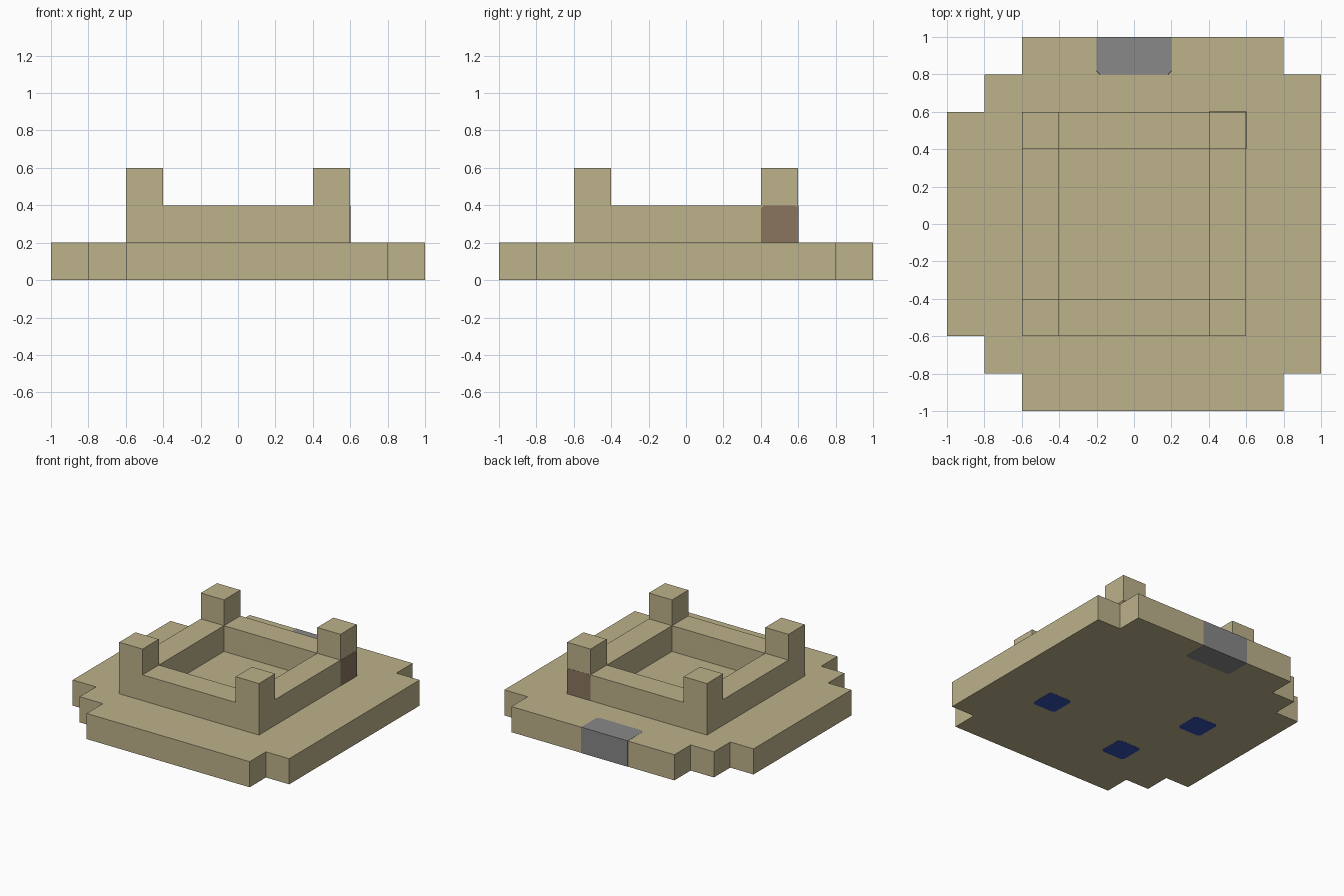
import bpy
import bmesh
from mathutils import Vector

cube = bpy.data.objects.get("Cube")
if cube:
    bpy.data.objects.remove(cube, do_unlink=True)

U = 0.2      # block size
SKIN = 0.001  # how far coloured patches stand proud


def material(name, srgb):
    lin = [((c / 255 + 0.055) / 1.055) ** 2.4 for c in srgb] + [1]
    m = bpy.data.materials.new(name)
    m.use_nodes = True
    m.diffuse_color = lin
    m.node_tree.nodes["Principled BSDF"].inputs["Base Color"].default_value = lin
    return m


sand = material("sand", (189, 178, 139))
stone = material("stone grey", (136, 136, 136))
wood = material("wood brown", (138, 117, 94))
blue = material("deep blue", (54, 81, 179))


def finish(name, bm, mat):
    bmesh.ops.recalc_face_normals(bm, faces=bm.faces)
    mesh = bpy.data.meshes.new(name)
    bm.to_mesh(mesh)
    bm.free()
    mesh.materials.append(mat)
    obj = bpy.data.objects.new(name, mesh)
    bpy.context.collection.objects.link(obj)


def block_solid(name, cells, mat):
    """Join unit blocks into one shell, keeping only the outer faces."""
    bm = bmesh.new()
    for cell in sorted(cells):
        for axis in range(3):
            for side in (0, 1):
                step = Vector((0, 0, 0))
                step[axis] = 2 * side - 1
                if tuple(int(a + b) for a, b in zip(cell, step)) in cells:
                    continue
                corners = []
                for a, b in ((0, 0), (1, 0), (1, 1), (0, 1)):
                    p = Vector(cell)
                    p[axis] += side
                    p[(axis + 1) % 3] += a
                    p[(axis + 2) % 3] += b
                    corners.append(bm.verts.new(p * U - Vector((1, 1, 0))))
                bm.faces.new(corners if side else corners[::-1])
    bmesh.ops.remove_doubles(bm, verts=bm.verts, dist=U / 100)
    bmesh.ops.dissolve_limit(bm, angle_limit=0.01, verts=bm.verts, edges=bm.edges)
    for v in bm.verts:
        v.co.z = max(v.co.z, SKIN)
    finish(name, bm, mat)


def patch(name, lo, hi, mat, clipped):
    """Box whose chosen corners are nipped off."""
    bm = bmesh.new()
    bmesh.ops.create_cube(bm, size=1)
    lo, hi = Vector(lo), Vector(hi)
    for v in bm.verts:
        v.co = Vector([lo[i] if v.co[i] < 0 else hi[i] for i in range(3)])
    bmesh.ops.bevel(bm, geom=[v for v in bm.verts if clipped(v.co)],
                    offset=0.018, offset_type='OFFSET', segments=1,
                    profile=0.5, affect='VERTICES')
    finish(name, bm, mat)


# Stepped ground slab
base = set()
for j in range(10):
    edge = min(j, 9 - j, 2)
    first, last = 2 - edge, min(9, 8 + edge)
    base |= {(i, j, 0) for i in range(first, last + 1)}
block_solid("ground_slab", base, sand)

# Square wall with a raised block on each corner
ring = {(i, j, 1) for i in range(2, 8) for j in range(2, 8)
        if i in (2, 7) or j in (2, 7)}
towers = {(i, j, 2) for i in (2, 7) for j in (2, 7)}
block_solid("wall_and_towers", ring | towers, sand)

# Grey doorstep in the back edge
patch("back_step", (-U, 4 * U, 0), (U, 1 + SKIN, U + SKIN), stone,
      lambda c: c.y < 0.9)

# Brown block at the foot of one tower
patch("tower_foot", (2 * U, 2 * U, U), (3 * U + SKIN, 3 * U + SKIN, 2 * U), wood,
      lambda c: c.z > 0.3)

# Blue squares under the slab
for n, (x, y) in enumerate(((0.5, -0.3), (-0.3, -0.5), (-0.5, 0.1))):
    bm = bmesh.new()
    h, c = U / 2, 0.018
    ring_pts = []
    for sx, sy in ((1, 1), (-1, 1), (-1, -1), (1, -1)):
        pair = [(x + sx * h, y + sy * (h - c)), (x + sx * (h - c), y + sy * h)]
        ring_pts += pair if sx * sy > 0 else pair[::-1]
    face = bm.faces.new([bm.verts.new((px, py, 0)) for px, py in ring_pts])
    top = bmesh.ops.extrude_face_region(bm, geom=[face])["geom"]
    for v in top:
        if isinstance(v, bmesh.types.BMVert):
            v.co.z = 2 * SKIN
    if not any(f.calc_center_median().z < SKIN / 2 and len(f.verts) > 4 for f in bm.faces):
        bm.faces.new([v for v in bm.verts if v.co.z < SKIN])
    finish(f"under_square_{n + 1}", bm, blue)
